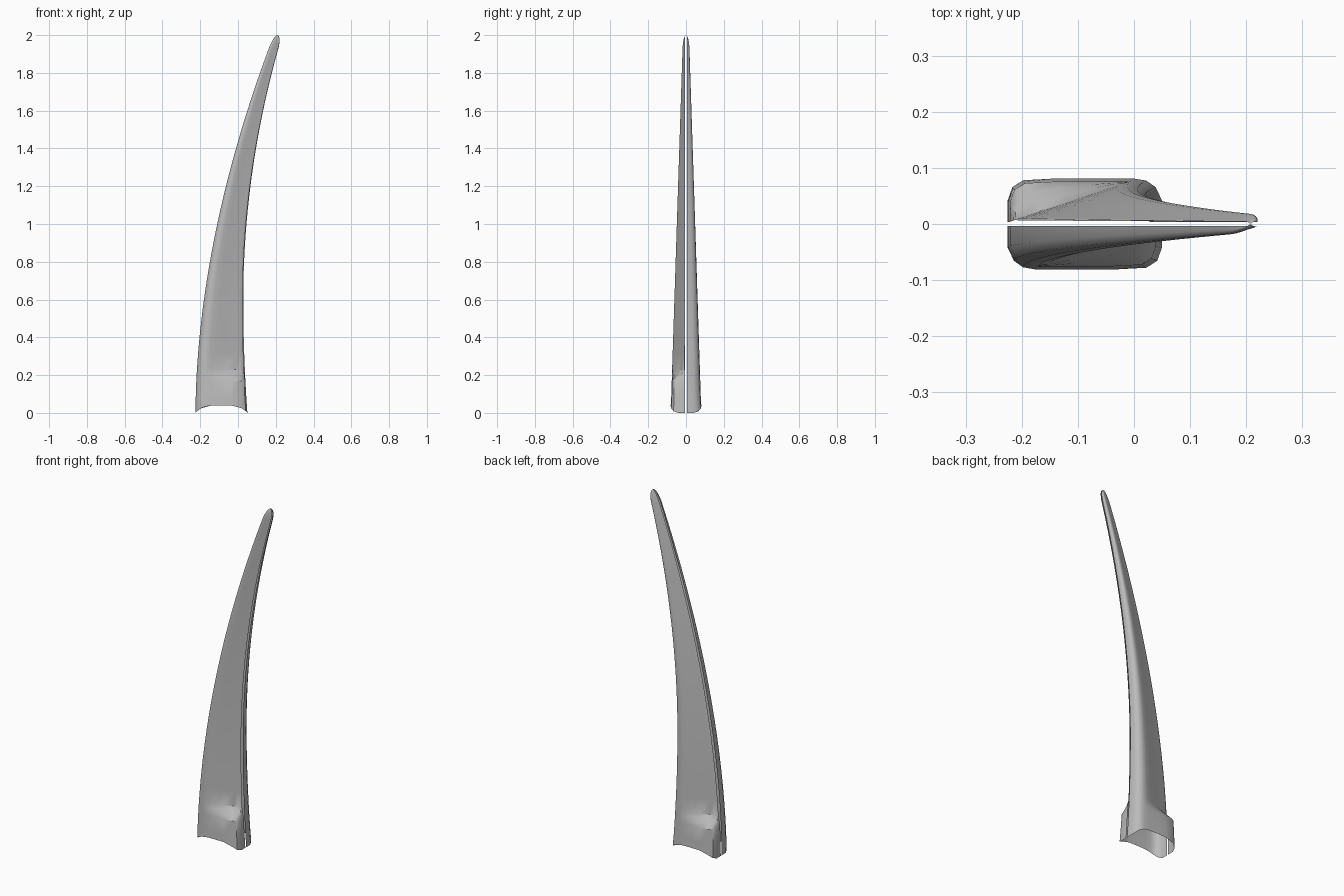
import bpy, bmesh, math

cube = bpy.data.objects.get("Cube")
if cube:
    bpy.data.objects.remove(cube, do_unlink=True)

grey = bpy.data.materials.new("plain_grey")
grey.use_nodes = True
colour = (0.5, 0.5, 0.5, 1)
grey.diffuse_color = colour
grey.node_tree.nodes["Principled BSDF"].inputs["Base Color"].default_value = colour

GAP = 0.004
TIP = 1.93

# Half cross-sections: across the width, then outward from the split
WEDGE = [(.02, .04), (.04, .1), (.1, .17), (.2, .28), (.4, .53), (.6, .78),
         (.74, .95), (.82, 1), (.9, .95), (.96, .8), (1, .5), (1, 0)]
SOCKET = [(0, 0), (0, .5), (.03, .8), (.1, .96), (.3, 1), (.5, 1),
          (.7, 1), (.82, 1), (.9, .95), (.96, .8), (1, .5), (1, 0)]


def outline(z):
    """Left edge, right edge and half thickness at a height."""
    left = -.225 + .115 * z ** 1.85
    right = .028 + (.06 if z < .6 else .105) * (z - .6) ** 2
    thick = .081 - .0325 * z
    if z > TIP:  # rounded tip
        k = max(.04, math.sqrt(max(0, 1 - ((z - TIP) / (2 - TIP)) ** 2)))
        centre = left + .4 * (right - left)
        left = centre + (left - centre) * k
        right = centre + (right - centre) * k
        thick *= k
    return left, right, thick


def section(z, turned):
    """One ring of points; the turned half is thick on the other edge."""
    left, right, thick = outline(z)
    box = min(1, max(0, (.23 - z) / .06))
    points = []
    for (wu, wv), (su, sv) in zip(WEDGE, SOCKET):
        u = wu + (su - wu) * box
        v = wv + (sv - wv) * box
        # arched lower rim
        height = .04 * (1 - abs(2 * u - 1) ** 4) if z == 0 else z
        y = min(GAP, thick) + v * max(0, thick - GAP)
        if turned:
            u, y = 1 - u, -y
        points.append((left + u * (right - left), y, height))
    return points


def make_half(name, turned):
    heights = [0, .08, .17, .19, .21, .23]
    heights += [.23 + (TIP - .23) * i / 20 for i in range(1, 21)]
    heights += [TIP + (2 - TIP) * math.sin(math.pi * i / 16) for i in range(1, 9)]
    bm = bmesh.new()
    rings = [[bm.verts.new(p) for p in section(z, turned)] for z in heights]
    for low, high in zip(rings, rings[1:]):
        for i in range(len(low) - 1):
            bm.faces.new((high[i], high[i + 1], low[i + 1], low[i]))
    bm.faces.new(rings[-1])
    mesh = bpy.data.meshes.new(name)
    bm.to_mesh(mesh)
    bm.free()
    mesh.materials.append(grey)
    obj = bpy.data.objects.new(name, mesh)
    bpy.context.collection.objects.link(obj)
    bpy.ops.object.select_all(action='DESELECT')
    obj.select_set(True)
    bpy.context.view_layer.objects.active = obj
    bpy.ops.object.shade_smooth_by_angle(angle=math.radians(35))


# Two mating shells of the curved blade
make_half("back_shell", False)
make_half("front_shell", True)
